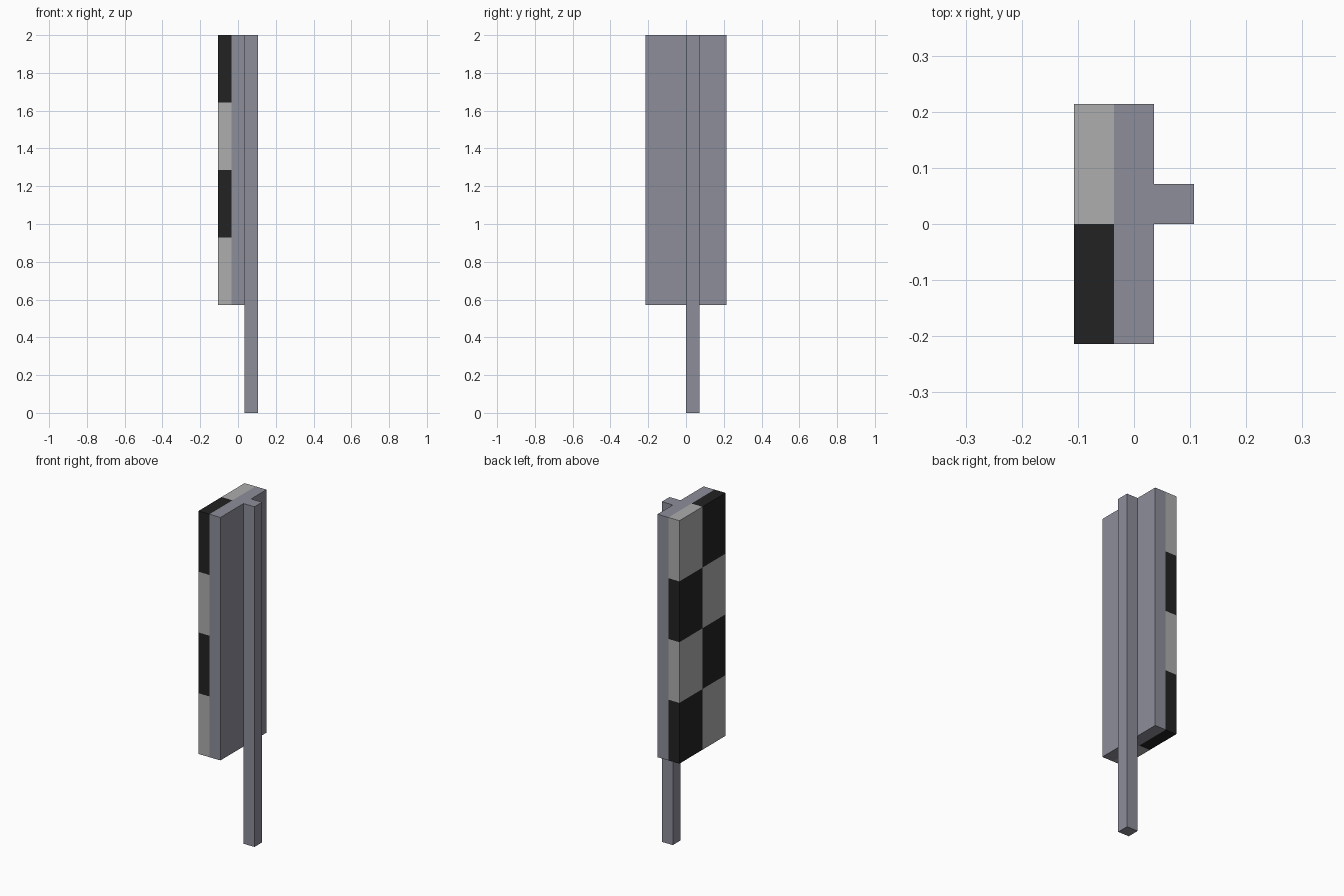
import bpy, bmesh
from mathutils import Vector

if "Cube" in bpy.data.objects:
    bpy.data.objects.remove(bpy.data.objects["Cube"], do_unlink=True)

U = 1 / 14  # base unit: the model is 28 units tall


def material(name, rgb):
    m = bpy.data.materials.new(name)
    m.use_nodes = True
    m.diffuse_color = (*rgb, 1)
    m.node_tree.nodes["Principled BSDF"].inputs["Base Color"].default_value = (*rgb, 1)
    return m


steel = material("blue_grey", (0.266, 0.270, 0.323))
light = material("light_grey", (0.418, 0.418, 0.418))
black = material("black", (0.016, 0.016, 0.016))


def box(name, lo, hi, mats, cuts=(), rule=None):
    """Flat-faced box from lo to hi (in units), sliced at (axis, position) cuts."""
    lo, hi = Vector(lo) * U, Vector(hi) * U
    bm = bmesh.new()
    bmesh.ops.create_cube(bm, size=1)
    for v in bm.verts:
        v.co = (lo + hi) / 2 + v.co * (hi - lo)
    for axis, pos in cuts:
        normal = Vector((0, 0, 0))
        normal[axis] = 1
        bmesh.ops.bisect_plane(bm, geom=bm.verts[:] + bm.edges[:] + bm.faces[:],
                               plane_co=normal * pos * U, plane_no=normal)
    if rule:
        for f in bm.faces:
            f.material_index = rule(f.calc_center_median() / U)
    mesh = bpy.data.meshes.new(name)
    bm.to_mesh(mesh)
    bm.free()
    for m in mats:
        mesh.materials.append(m)
    obj = bpy.data.objects.new(name, mesh)
    bpy.context.collection.objects.link(obj)
    return obj


# Support post standing on the ground
box("post", (0.5, 0, 0), (1.5, 1, 28), [steel])

# Plain backing board
box("backing_board", (-0.5, -3, 8), (0.5, 3, 28), [steel])


# Chequered panel: two columns by four rows, alternating colours
def chequer(c):
    row = int((c.z - 8.001) // 5)
    column = int(c.y > 0)
    return (row + column) % 2


box("chequered_panel", (-1.5, -3, 8), (-0.5, 3, 28), [light, black],
    cuts=[(1, 0), (2, 13), (2, 18), (2, 23)],
    rule=lambda c: chequer(Vector((c.x, c.y, min(max(c.z, 8.1), 27.9)))))
